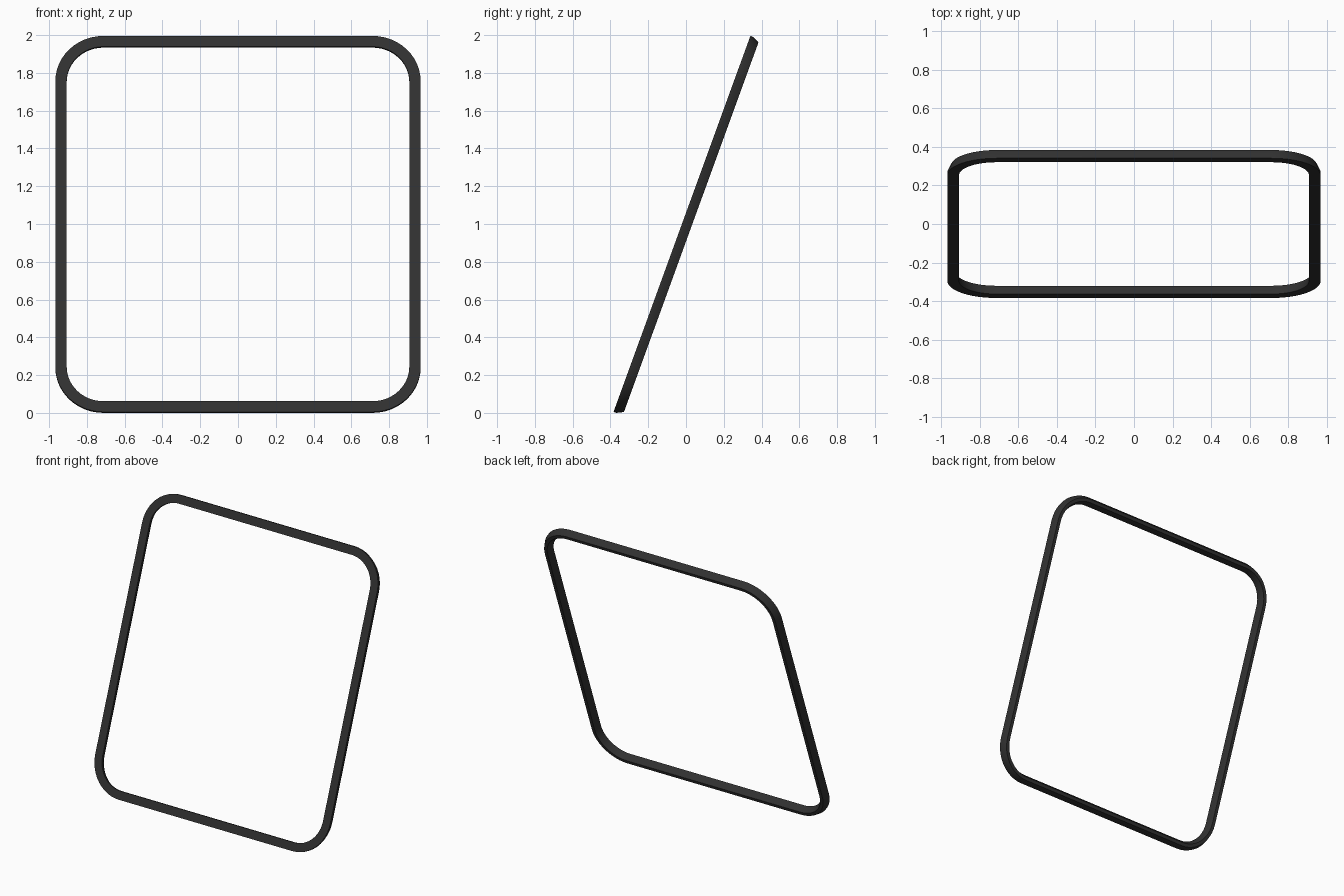
import bpy, math
from mathutils import Matrix

if "Cube" in bpy.data.objects:
    bpy.data.objects.remove(bpy.data.objects["Cube"])

# Sizes: outer half width, outer half length, outer corner radius, lean
HW, HL, R, LEAN = 0.967, 1.059, 0.255, math.radians(20)
SEG = 12
# Bar section: (inset from outer edge, depth towards the back)
SECTION = [(0.0, 0.026), (0.0, 0.010), (0.018, -0.026),
           (0.042, -0.026), (0.06, 0.010), (0.06, 0.026)]

verts, faces = [], []
for k, (sx, sy) in enumerate([(1, 1), (-1, 1), (-1, -1), (1, -1)]):
    for i in range(SEG + 1):
        a = math.radians(90 * (k + i / SEG))
        for inset, n in SECTION:
            r = R - inset
            verts.append((sx * (HW - R) + r * math.cos(a), -n,
                          sy * (HL - R) + r * math.sin(a)))
m, rings = len(SECTION), 4 * (SEG + 1)
for i in range(rings):
    j = (i + 1) % rings
    for p in range(m):
        q = (p + 1) % m
        faces.append((i * m + p, i * m + q, j * m + q, j * m + p))

# Leaning rounded frame
me = bpy.data.meshes.new("frame")
me.from_pydata(verts, [], faces)
me.transform(Matrix.Rotation(-LEAN, 4, 'X'))
lo = [min(v.co[i] for v in me.vertices) for i in range(3)]
hi = [max(v.co[i] for v in me.vertices) for i in range(3)]
me.transform(Matrix.Translation((0, -(lo[1] + hi[1]) / 2, -lo[2])))
ob = bpy.data.objects.new("frame", me)
bpy.context.collection.objects.link(ob)
mat = bpy.data.materials.new("dark")
mat.diffuse_color = (0.03, 0.03, 0.03, 1)
mat.use_nodes = True
mat.node_tree.nodes["Principled BSDF"].inputs["Base Color"].default_value = mat.diffuse_color
me.materials.append(mat)
bpy.context.view_layer.objects.active = ob
ob.select_set(True)
bpy.ops.object.shade_smooth_by_angle(angle=math.radians(30))
